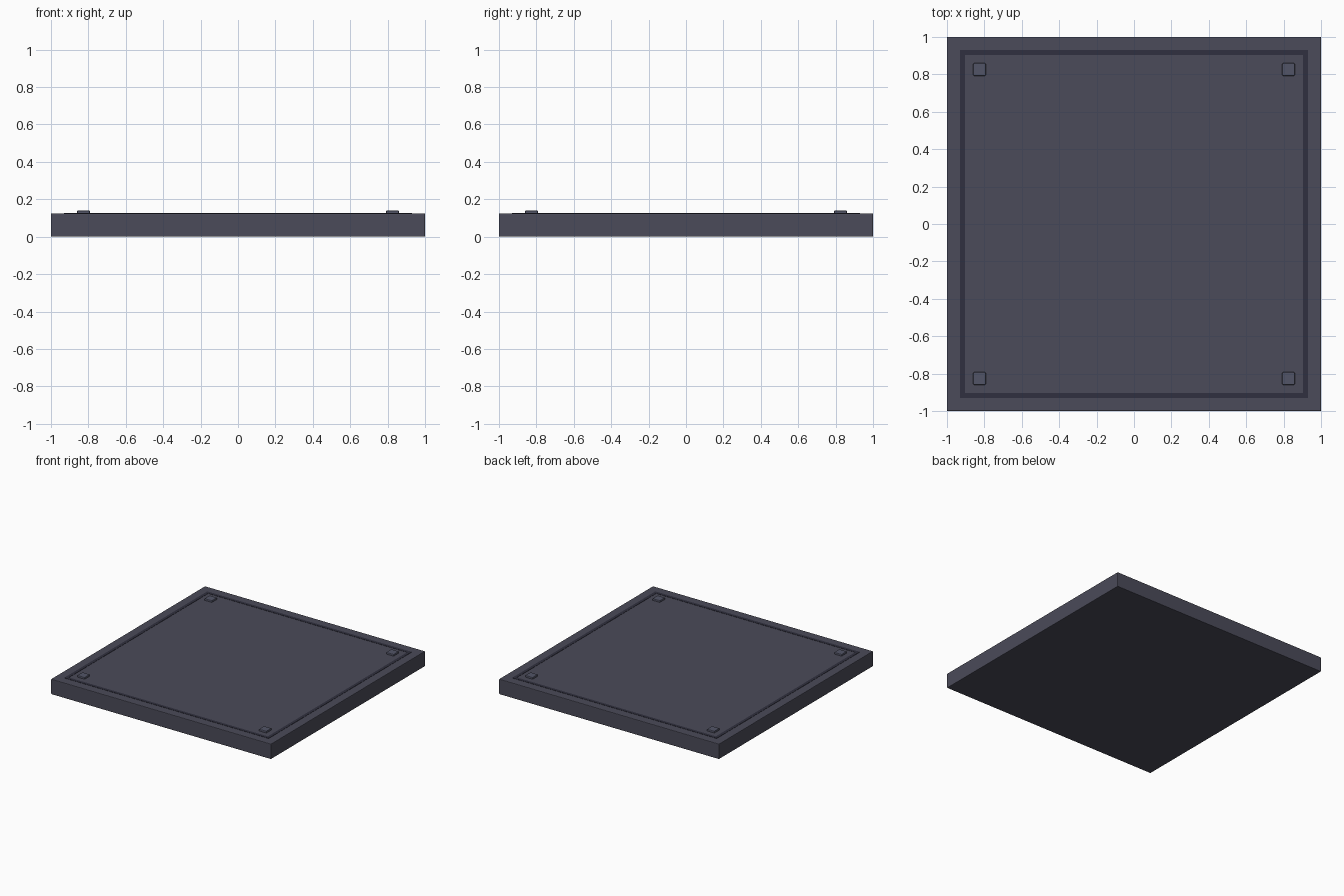
import bpy

if "Cube" in bpy.data.objects:
    bpy.data.objects.remove(bpy.data.objects["Cube"])


def material(name, color):
    m = bpy.data.materials.new(name)
    m.diffuse_color = (*color, 1)
    m.use_nodes = True
    m.node_tree.nodes["Principled BSDF"].inputs["Base Color"].default_value = m.diffuse_color
    return m


def box(name, center, size, mat, bevel=0.0):
    bpy.ops.mesh.primitive_cube_add(size=1, location=center)
    ob = bpy.context.object
    ob.name = name
    ob.scale = size
    bpy.ops.object.transform_apply(location=False, rotation=False, scale=True)
    ob.data.materials.append(mat)
    if bevel:
        mod = ob.modifiers.new("Bevel", 'BEVEL')
        mod.width = bevel
        mod.segments = 2
    return ob


slab_mat = material("slab_grey", (0.07, 0.07, 0.10))
trim_mat = material("trim_dark", (0.03, 0.03, 0.05))
stud_mat = material("stud_grey", (0.085, 0.09, 0.135))

TOP = 0.125

# Floor slab
box("floor_slab", (0, 0, TOP / 2), (2, 2, TOP), slab_mat, 0.005)

# Dark inlaid border strips, barely proud of the slab
for s, side in ((-1, "a"), (1, "b")):
    box(f"border_strip_x_{side}", (0, s * 0.917, TOP - 0.003), (1.859, 0.025, 0.01), trim_mat)
    box(f"border_strip_y_{side}", (s * 0.917, 0, TOP - 0.003), (0.025, 1.809, 0.01), trim_mat)

# Corner studs
for sx in (-1, 1):
    for sy in (-1, 1):
        box(f"corner_stud_{sx}_{sy}", (sx * 0.826, sy * 0.826, TOP + 0.003),
            (0.068, 0.068, 0.024), stud_mat, 0.005)
